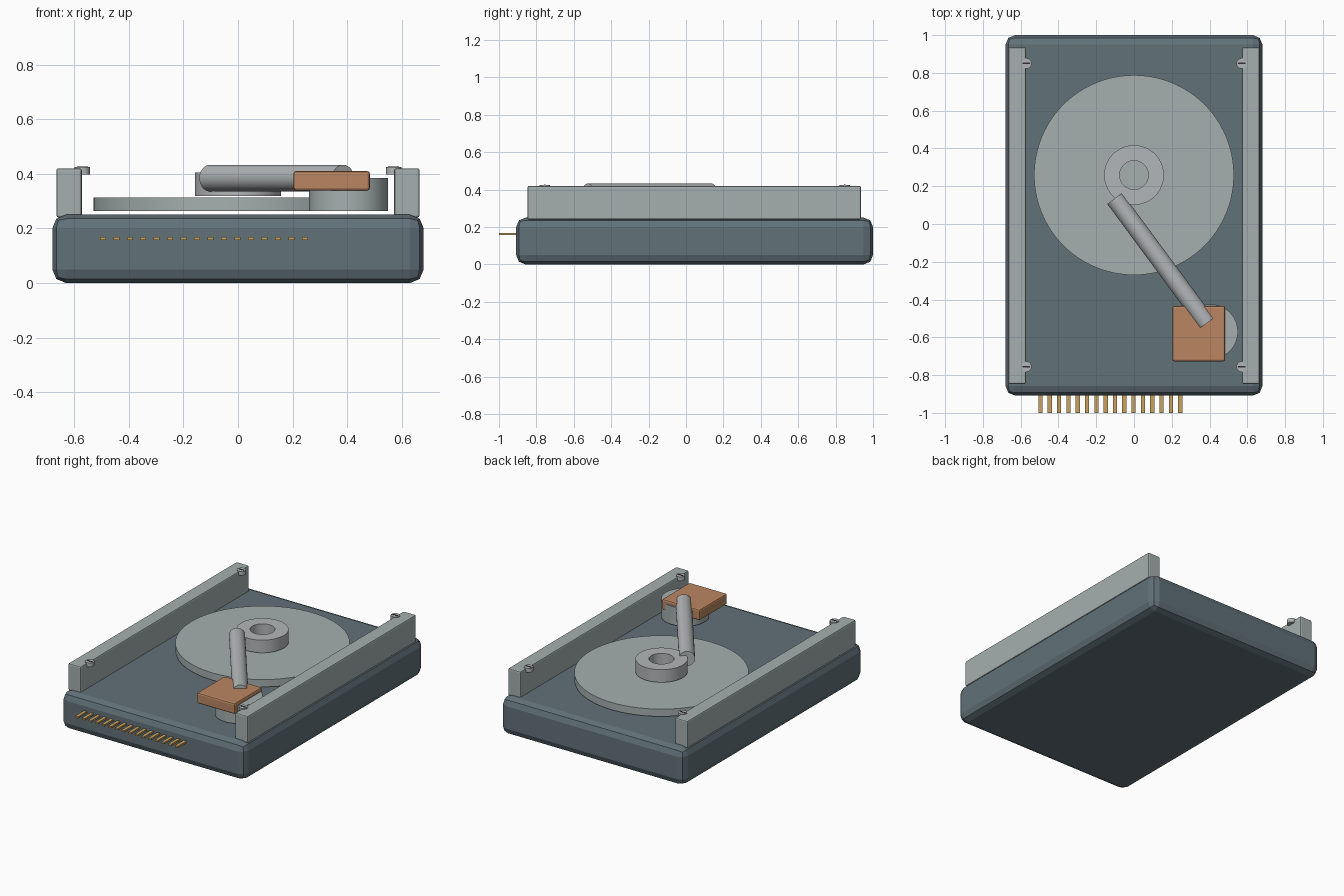
import bpy, bmesh
from math import pi, radians
from mathutils import Vector

if "Cube" in bpy.data.objects:
    bpy.data.objects.remove(bpy.data.objects["Cube"])


def colour(name, rgb):
    m = bpy.data.materials.new(name)
    m.diffuse_color = (*rgb, 1)
    m.use_nodes = True
    m.node_tree.nodes["Principled BSDF"].inputs["Base Color"].default_value = m.diffuse_color
    return m


SLATE = colour("slate", (0.12, 0.165, 0.19))
METAL = colour("metal", (0.38, 0.43, 0.43))
STEEL = colour("steel", (0.45, 0.47, 0.48))
COPPER = colour("copper", (0.50, 0.24, 0.12))
GOLD = colour("gold", (0.58, 0.36, 0.12))
DARK = colour("dark", (0.03, 0.03, 0.035))


def finish(name, bm, mat, smooth=False):
    bmesh.ops.recalc_face_normals(bm, faces=bm.faces)
    me = bpy.data.meshes.new(name)
    bm.to_mesh(me)
    bm.free()
    ob = bpy.data.objects.new(name, me)
    bpy.context.collection.objects.link(ob)
    me.materials.append(mat)
    if smooth:
        bpy.ops.object.select_all(action='DESELECT')
        ob.select_set(True)
        bpy.context.view_layer.objects.active = ob
        bpy.ops.object.shade_smooth_by_angle(angle=radians(35))
    return ob


def box(name, lo, hi, mat, bevel=0, segments=1):
    lo, hi = Vector(lo), Vector(hi)
    bm = bmesh.new()
    bmesh.ops.create_cube(bm, size=1)
    for v in bm.verts:
        v.co = (lo + hi) / 2 + v.co * (hi - lo)
    if bevel:
        bmesh.ops.bevel(bm, geom=bm.edges[:], offset=bevel, segments=segments,
                        profile=0.5, affect='EDGES')
    return finish(name, bm, mat)


def cylinder(name, start, end, radius, mat, sides=64):
    a, b = Vector(start), Vector(end)
    bm = bmesh.new()
    bmesh.ops.create_cone(bm, cap_ends=True, segments=sides, radius1=radius,
                          radius2=radius, depth=(b - a).length)
    turn = Vector((0, 0, 1)).rotation_difference(b - a).to_matrix()
    for v in bm.verts:
        v.co = (a + b) / 2 + turn @ v.co
    return finish(name, bm, mat, True)


def ring(name, centre, z0, z1, r_in, r_out, mat, sides=64):
    bm = bmesh.new()
    x, y = centre
    pts = [(r_in, z0), (r_out, z0), (r_out, z1), (r_in, z1)]
    vs = [bm.verts.new((x + r, y, z)) for r, z in pts]
    es = [bm.edges.new((vs[i], vs[(i + 1) % 4])) for i in range(4)]
    bmesh.ops.spin(bm, geom=vs + es, cent=(x, y, 0), axis=(0, 0, 1),
                   angle=2 * pi, steps=sides)
    bmesh.ops.remove_doubles(bm, verts=bm.verts[:], dist=1e-5)
    return finish(name, bm, mat, True)


# Drive body
box("base", (-0.68, -0.908, 0), (0.68, 1.0, 0.25), SLATE, 0.05, 2)

# Side rails with slotted screws
for side, s in (("left", -1), ("right", 1)):
    x0, x1 = sorted((s * 0.665, s * 0.572))
    box(side + "_rail", (x0, -0.847, 0.24), (x1, 0.935, 0.42), METAL, 0.008, 2)
    for end, y in (("front", -0.755), ("back", 0.85)):
        x = s * 0.57
        cylinder(f"{side}_{end}_screw", (x, y, 0.397), (x, y, 0.425), 0.028, STEEL, 24)
        box(f"{side}_{end}_screw_slot", (x - 0.02, y - 0.004, 0.42),
            (x + 0.02, y + 0.004, 0.427), DARK)

# Platter and hub
cylinder("platter", (0, 0.259, 0.264), (0, 0.259, 0.313), 0.529, METAL, 96)
ring("hub", (0, 0.259), 0.319, 0.404, 0.076, 0.158, STEEL)

# Actuator pivot, coil block and arm
cylinder("pivot", (0.405, -0.57, 0.264), (0.405, -0.57, 0.385), 0.145, METAL)
box("coil_block", (0.203, -0.727, 0.338), (0.483, -0.434, 0.41), COPPER, 0.01, 2)
cylinder("arm", (-0.102, 0.135, 0.384), (0.385, -0.525, 0.384), 0.049, STEEL, 32)

# Connector pins
for i in range(16):
    x = -0.495 + i * 0.0493
    box(f"pin_{i + 1}", (x - 0.011, -1.0, 0.157), (x + 0.011, -0.88, 0.169), GOLD)
